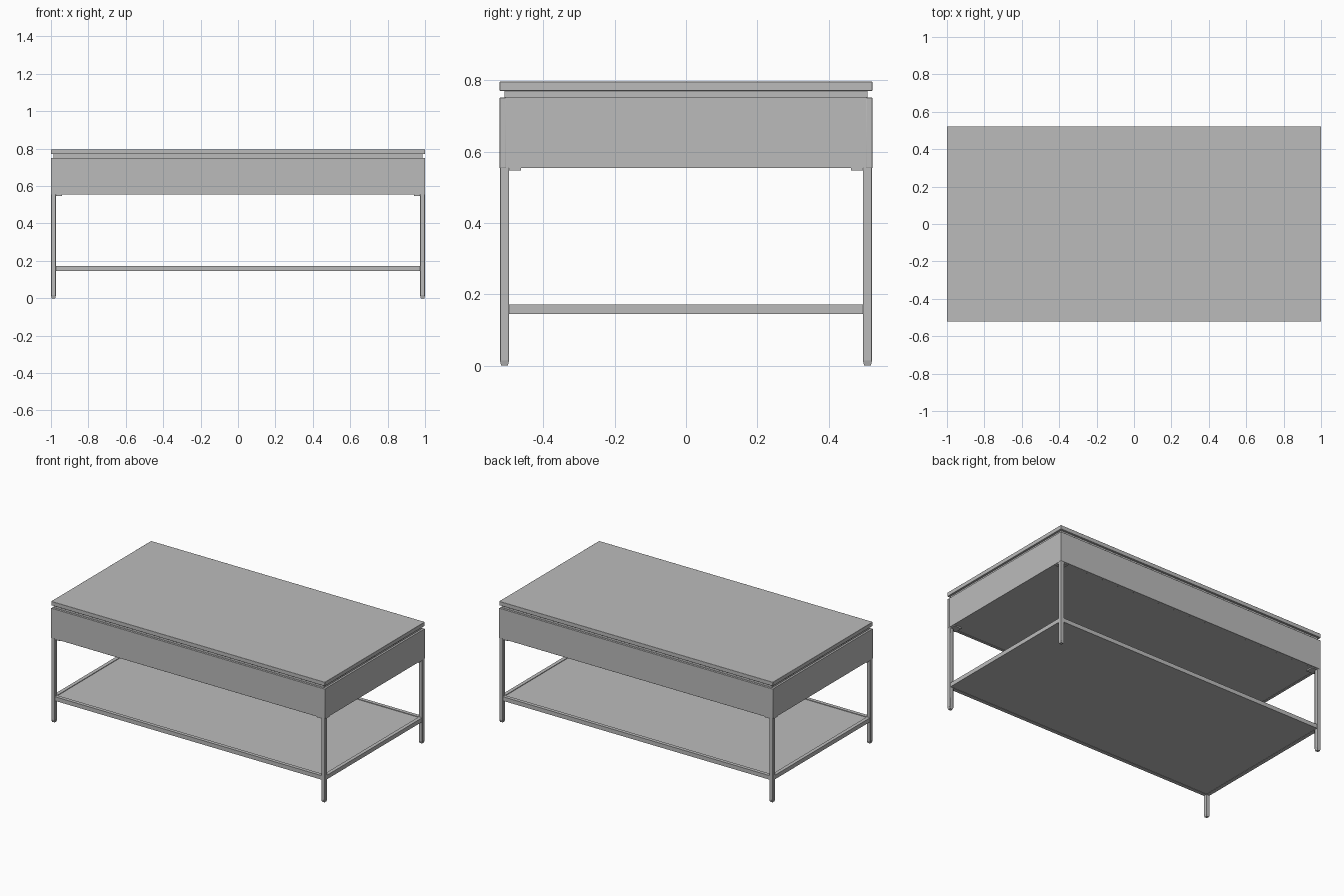
import bpy

if "Cube" in bpy.data.objects:
    bpy.data.objects.remove(bpy.data.objects["Cube"])

grey = bpy.data.materials.new("warm_grey")
grey.diffuse_color = (0.5, 0.5, 0.5, 1)
grey.use_nodes = True
grey.node_tree.nodes["Principled BSDF"].inputs["Base Color"].default_value = grey.diffuse_color

HX, HY = 1.0, 0.522   # half width and half depth
LEG = 0.026


def box(name, x, y, z, bevel=0.0):
    """Box from (min, max) ranges, with an optional bevel."""
    bpy.ops.mesh.primitive_cube_add(
        size=1, location=[(a + b) / 2 for a, b in (x, y, z)])
    ob = bpy.context.object
    ob.name = name
    ob.scale = [b - a for a, b in (x, y, z)]
    bpy.ops.object.transform_apply(location=False, rotation=False, scale=True)
    ob.data.materials.append(grey)
    if bevel:
        mod = ob.modifiers.new("soft_edges", 'BEVEL')
        mod.width = bevel
        mod.segments = 2
        bpy.ops.object.shade_smooth_by_angle()
    return ob


def span(c, s, inner, outer):
    """Range between inner and outer distance on side s of centre c."""
    return tuple(sorted((c + s * inner, c + s * outer)))


# Table top and the recessed shadow gap beneath it
box("table_top", (-HX, HX), (-HY, HY), (0.770, 0.796), 0.0015)
box("recessed_riser", (-HX + 0.014, HX - 0.014), (-HY + 0.014, HY - 0.014), (0.745, 0.771))

# Apron: long panels in front and back, short panels between them
for s, side in ((-1, "front"), (1, "back")):
    box(side + "_apron", (-HX, HX), span(0, s, HY - 0.018, HY), (0.554, 0.751), 0.001)
for s, side in ((-1, "left"), (1, "right")):
    box(side + "_apron", span(0, s, HX - 0.018, HX - 0.001),
        (-HY + 0.018, HY - 0.018), (0.554, 0.751))
box("apron_floor", (-HX + 0.018, HX - 0.018), (-HY + 0.018, HY - 0.018), (0.556, 0.572))

# Legs with tapered feet, and the mounting plates at their tops
for sx in (-1, 1):
    for sy in (-1, 1):
        lx, ly = span(0, sx, HX - LEG, HX - 0.001), span(0, sy, HY - LEG, HY - 0.001)
        box("leg", lx, ly, (0.012, 0.556), 0.002)
        foot = box("foot", lx, ly, (0.0, 0.0125))
        cx, cy = sum(lx) / 2, sum(ly) / 2
        for v in foot.data.vertices:
            if v.co.z < 0:
                v.co.x *= 0.75
                v.co.y *= 0.75
        box("leg_mounting_plate", span(0, sx, HX - 0.06, HX - 0.005),
            span(0, sy, HY - 0.06, HY - 0.005), (0.547, 0.557))

# Lower frame rails and the shelf panel held between them
for s, side in ((-1, "front"), (1, "back")):
    box(side + "_rail", (-HX + LEG, HX - LEG), span(0, s, HY - LEG, HY - 0.002), (0.145, 0.172))
for s, side in ((-1, "left"), (1, "right")):
    box(side + "_rail", span(0, s, HX - LEG, HX - 0.002), (-HY + LEG, HY - LEG), (0.145, 0.172))
box("shelf", (-HX + LEG, HX - LEG), (-HY + LEG, HY - LEG), (0.147, 0.168))
